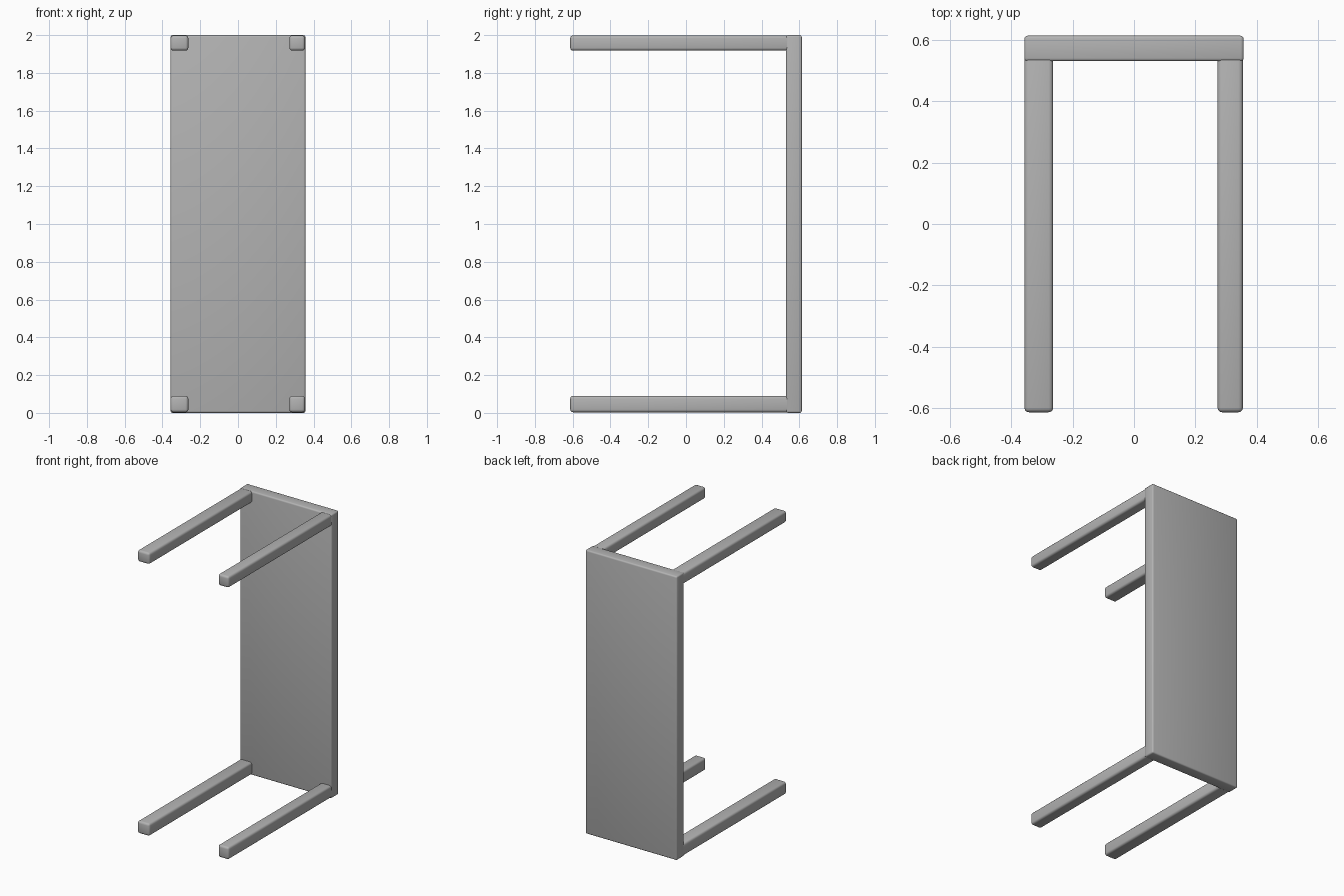
import bpy

if "Cube" in bpy.data.objects:
    bpy.data.objects.remove(bpy.data.objects["Cube"])

# One plain grey for the whole table
grey = bpy.data.materials.new("plain_grey")
grey.diffuse_color = (0.45, 0.45, 0.45, 1)
grey.use_nodes = True
grey.node_tree.nodes["Principled BSDF"].inputs["Base Color"].default_value = grey.diffuse_color


def rounded_box(name, x, y, z, radius):
    """Box spanning the given (min, max) ranges, with softened edges."""
    spans = (x, y, z)
    bpy.ops.mesh.primitive_cube_add(size=1, location=[(a + b) / 2 for a, b in spans])
    ob = bpy.context.object
    ob.name = name
    ob.scale = [b - a for a, b in spans]
    bpy.ops.object.transform_apply(location=False, rotation=False, scale=True)
    bevel = ob.modifiers.new("soft_edges", 'BEVEL')
    bevel.width = radius
    bevel.segments = 3
    bpy.ops.object.modifier_apply(modifier=bevel.name)
    bpy.ops.object.shade_smooth_by_angle()
    ob.data.materials.append(grey)
    return ob


# Table lying on its long side: the top stands upright at the back
rounded_box("table_top", (-0.357, 0.357), (0.53, 0.613), (0.0, 2.0), 0.01)

# Four legs reaching forward from the corners
for side, x in (("left", (-0.357, -0.263)), ("right", (0.272, 0.355))):
    for level, z in (("lower", (0.003, 0.09)), ("upper", (1.918, 1.998))):
        rounded_box(f"{level}_{side}_leg", x, (-0.613, 0.57), z, 0.015)
